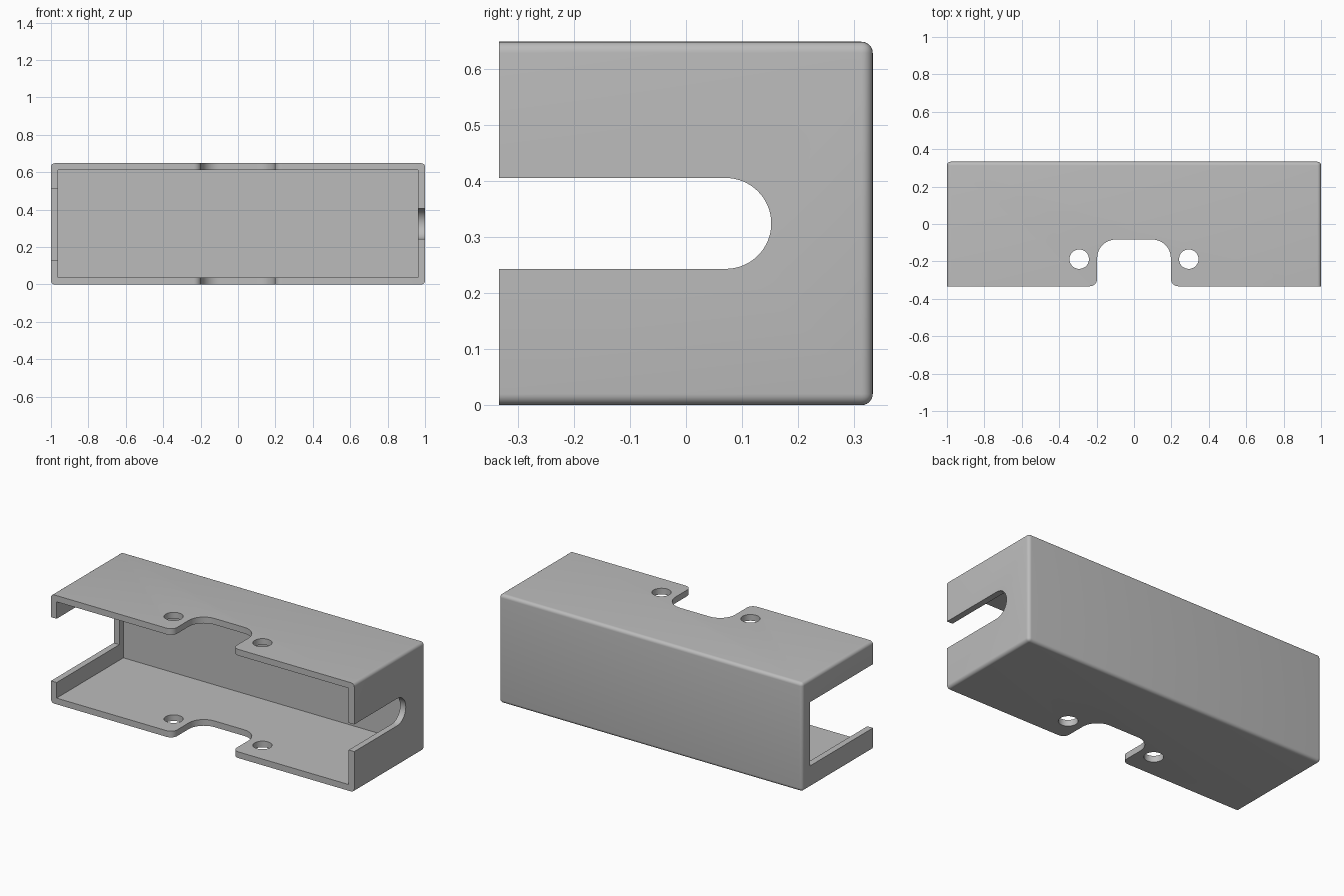
import bpy, bmesh
from math import pi, cos, sin
from mathutils import Matrix, Vector

cube = bpy.data.objects.get("Cube")
if cube:
    bpy.data.objects.remove(cube, do_unlink=True)

W, D, H, WALL, ROUND = 1.0, 0.333, 0.648, 0.037, 0.02
MID = H / 2


def add_object(name, bm):
    mesh = bpy.data.meshes.new(name)
    bmesh.ops.recalc_face_normals(bm, faces=bm.faces)
    bm.to_mesh(mesh)
    bm.free()
    obj = bpy.data.objects.new(name, mesh)
    bpy.context.collection.objects.link(obj)
    return obj


def box_mesh(x0, x1, y0, y1, z0, z1):
    bm = bmesh.new()
    bmesh.ops.create_cube(bm, size=1)
    bmesh.ops.scale(bm, vec=(x1 - x0, y1 - y0, z1 - z0), verts=bm.verts)
    bmesh.ops.translate(bm, vec=((x0 + x1) / 2, (y0 + y1) / 2, (z0 + z1) / 2), verts=bm.verts)
    return bm


def arc(cx, cy, r, start, end, steps=12):
    angles = [start + (end - start) * i / steps for i in range(steps + 1)]
    return [(cx + r * cos(a), cy + r * sin(a)) for a in angles]


def prism(name, outline, place, depth):
    """Extrude a closed outline; place maps outline coordinates to 3D."""
    bm = bmesh.new()
    face = bm.faces.new([bm.verts.new(place(a, b)) for a, b in outline])
    ext = bmesh.ops.extrude_face_region(bm, geom=[face])
    new = [v for v in ext["geom"] if isinstance(v, bmesh.types.BMVert)]
    bmesh.ops.translate(bm, vec=depth, verts=new)
    return add_object(name, bm)


# Case shell: rounded everywhere except round the open front
bm = box_mesh(-W, W, -D, D, 0, H)
edges = [e for e in bm.edges if any(v.co.y > 0 for v in e.verts)]
bmesh.ops.bevel(bm, geom=edges, offset=ROUND, segments=6, profile=0.5, affect="EDGES")
case = add_object("case_shell", bm)

# Interior, and the rectangular opening in the right side wall
cutters = [
    add_object("cavity_cutter", box_mesh(-W + WALL, W - WALL, -D - 0.1, D - WALL, WALL, H - WALL)),
    add_object("side_window_cutter", box_mesh(-W - 0.1, -W + 0.1, -D - 0.2, 0.258, 0.13, 0.51)),
]

# Round-ended slot in the left side wall
slot = [(-D - 0.2, MID - 0.081)] + arc(0.071, MID, 0.081, -pi / 2, pi / 2, 32) + [(-D - 0.2, MID + 0.081)]
cutters.append(prism("cable_slot_cutter", slot, lambda y, z: Vector((W - 0.1, y, z)), (0.2, 0, 0)))

# Notch with rounded inner corners and flared mouth, through top and bottom
notch_half, lip = 0.197, 0.04
half = arc(notch_half - 0.1, -0.183, 0.1, pi / 2, 0)
half += arc(notch_half + lip, -D + lip, lip, pi, 1.5 * pi)
half.append((notch_half + lip, -D - 0.1))
notch = half + [(-x, y) for x, y in reversed(half)]
cutters.append(prism("notch_cutter", notch, lambda x, y: Vector((x, y, -0.1)), (0, 0, H + 0.2)))

# Screw holes either side of the notch
for side, x in (("left", 0.293), ("right", -0.293)):
    bm = bmesh.new()
    bmesh.ops.create_cone(bm, cap_ends=True, segments=48, radius1=0.052, radius2=0.052,
                          depth=H + 0.2, matrix=Matrix.Translation((x, -0.188, MID)))
    cutters.append(add_object(side + "_screw_hole_cutter", bm))

# Cut everything out of the shell
for cutter in cutters:
    cutter.hide_render = True
    mod = case.modifiers.new(cutter.name, "BOOLEAN")
    mod.operation, mod.solver, mod.object = "DIFFERENCE", "EXACT", cutter
bpy.context.view_layer.objects.active = case
case.select_set(True)
for mod in list(case.modifiers):
    bpy.ops.object.modifier_apply(modifier=mod.name)
for cutter in cutters:
    bpy.data.objects.remove(cutter, do_unlink=True)

# Plain grey finish
grey = bpy.data.materials.new("plain_grey")
grey.use_nodes = True
colour = (0.5, 0.5, 0.5, 1)
grey.diffuse_color = colour
grey.node_tree.nodes["Principled BSDF"].inputs["Base Color"].default_value = colour
case.data.materials.clear()
case.data.materials.append(grey)
bpy.ops.object.shade_smooth_by_angle(angle=pi / 6)
